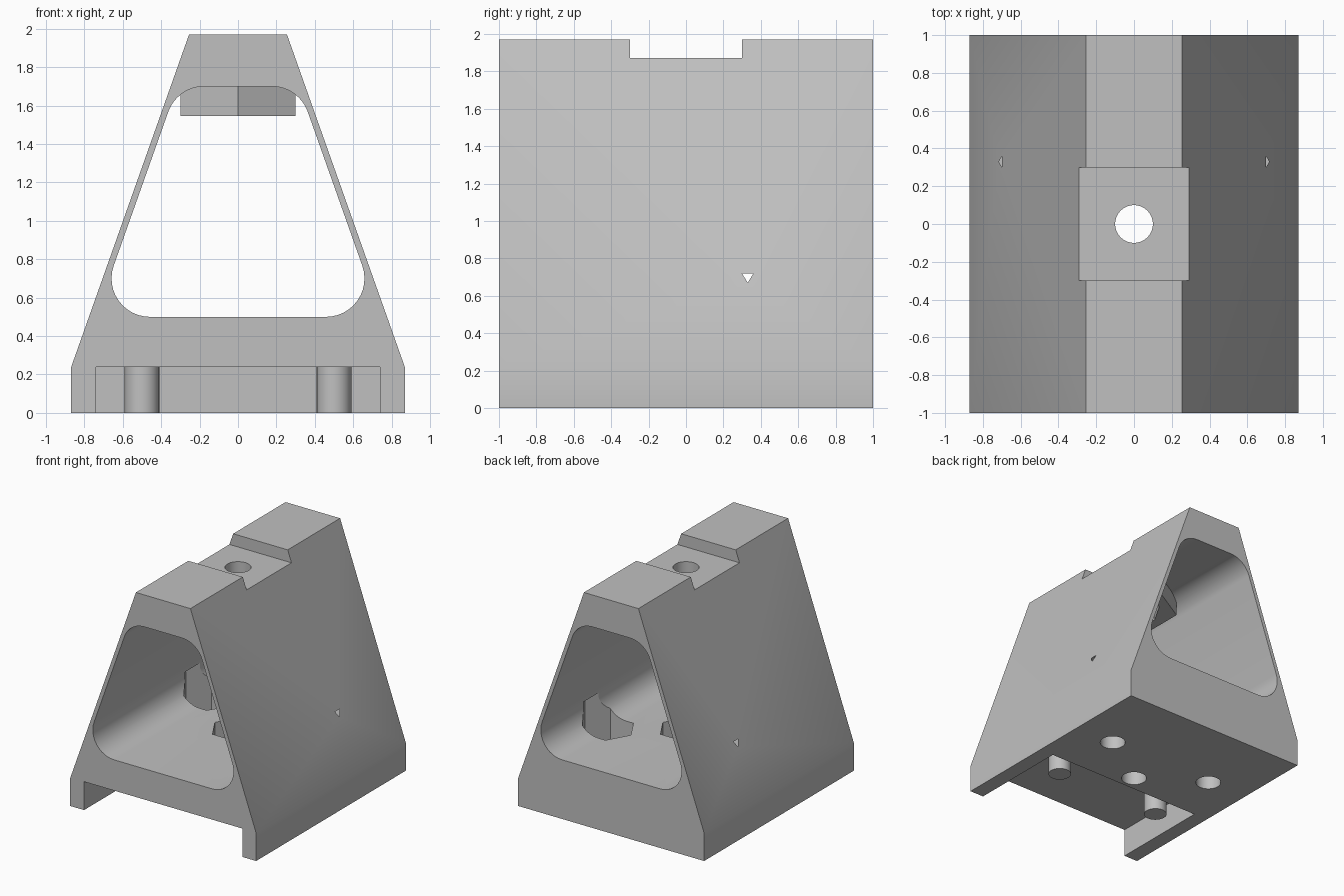
import bpy
import bmesh
from math import pi, sin, cos, atan2
from mathutils import Vector

if "Cube" in bpy.data.objects:
    bpy.data.objects.remove(bpy.data.objects["Cube"], do_unlink=True)

# Single grey material
GREY = (0.53, 0.53, 0.53, 1)
grey = bpy.data.materials.new("plain_grey")
grey.use_nodes = True
grey.diffuse_color = GREY
grey.node_tree.nodes["Principled BSDF"].inputs["Base Color"].default_value = GREY


def prism(name, points, low, high, axis="z"):
    """Extrude a closed 2D outline along z, or an x-z outline along y."""
    bm = bmesh.new()
    place = (lambda a, b: (a, b, low)) if axis == "z" else (lambda a, b: (a, low, b))
    face = bm.faces.new([bm.verts.new(place(a, b)) for a, b in points])
    moved = bmesh.ops.extrude_face_region(bm, geom=[face])["geom"]
    shift = Vector((0, 0, high - low) if axis == "z" else (0, high - low, 0))
    bmesh.ops.translate(bm, vec=shift, verts=[v for v in moved if isinstance(v, bmesh.types.BMVert)])
    bmesh.ops.recalc_face_normals(bm, faces=bm.faces)
    mesh = bpy.data.meshes.new(name)
    bm.to_mesh(mesh)
    bm.free()
    mesh.materials.append(grey)
    obj = bpy.data.objects.new(name, mesh)
    bpy.context.collection.objects.link(obj)
    return obj


def polygon(x, y, radius, sides, start=0.0):
    return [(x + radius * cos(start + 2 * pi * i / sides),
             y + radius * sin(start + 2 * pi * i / sides)) for i in range(sides)]


def rectangle(x0, x1, y0, y1):
    return [(x0, y0), (x1, y0), (x1, y1), (x0, y1)]


def combine(body, tool, operation):
    mod = body.modifiers.new(tool.name, "BOOLEAN")
    mod.operation = operation
    mod.solver = "EXACT"
    mod.object = tool
    bpy.context.view_layer.objects.active = body
    bpy.ops.object.modifier_apply(modifier=mod.name)
    bpy.data.objects.remove(tool, do_unlink=True)


# Tapered outer body
half = [(0.87, 0), (0.87, 0.235), (0.255, 1.97)]
body = prism("bracket_body", half + [(-x, z) for x, z in reversed(half)], -1, 1, "y")

# Rounded opening that follows the sloping walls
slope = atan2(0.615, 1.735)
radius, wall, steps = 0.2, 0.866, 12


def corner(z, begin, end):
    x = (wall - radius - z * sin(slope)) / cos(slope)
    return [(x + radius * cos(begin + (end - begin) * i / steps),
             z + radius * sin(begin + (end - begin) * i / steps)) for i in range(steps + 1)]


side = corner(0.7, -pi / 2, slope) + corner(1.5, slope, pi / 2)
opening = prism("opening", side + [(-x, z) for x, z in reversed(side)], -1.2, 1.2, "y")
combine(body, opening, "DIFFERENCE")

# Recess under the front and the notch across the top
combine(body, prism("recess", rectangle(-0.74, 0.74, -1.2, -0.13), -0.2, 0.24), "DIFFERENCE")
combine(body, prism("notch", rectangle(-1, 1, -0.3, 0.3), 1.87, 2.2), "DIFFERENCE")

# Hexagonal boss under the ceiling, with its nut pocket
combine(body, prism("boss", polygon(0, 0, 0.346, 6, pi / 2), 1.545, 1.8), "UNION")
combine(body, prism("boss_pocket", polygon(0, 0, 0.216, 6), 1.4, 1.7), "DIFFERENCE")

# Locating pegs in the recess
for x in (-0.5, 0.5):
    combine(body, prism("peg", polygon(x, -0.33, 0.09, 40), 0, 0.3), "UNION")

# Screw holes with hexagonal nut pockets in the floor
for x, y, top in ((0, 0, 2.2), (-0.5, 0.33, 0.6), (0.5, 0.33, 0.6)):
    combine(body, prism("screw_hole", polygon(x, y, 0.1, 40), -0.2, top), "DIFFERENCE")
    combine(body, prism("nut_pocket", polygon(x, y, 0.216, 6), 0.29, 0.72), "DIFFERENCE")

# Smooth the curved surfaces and keep edges crisp
bpy.ops.object.select_all(action="DESELECT")
body.select_set(True)
bpy.context.view_layer.objects.active = body
bpy.ops.object.shade_smooth_by_angle()
